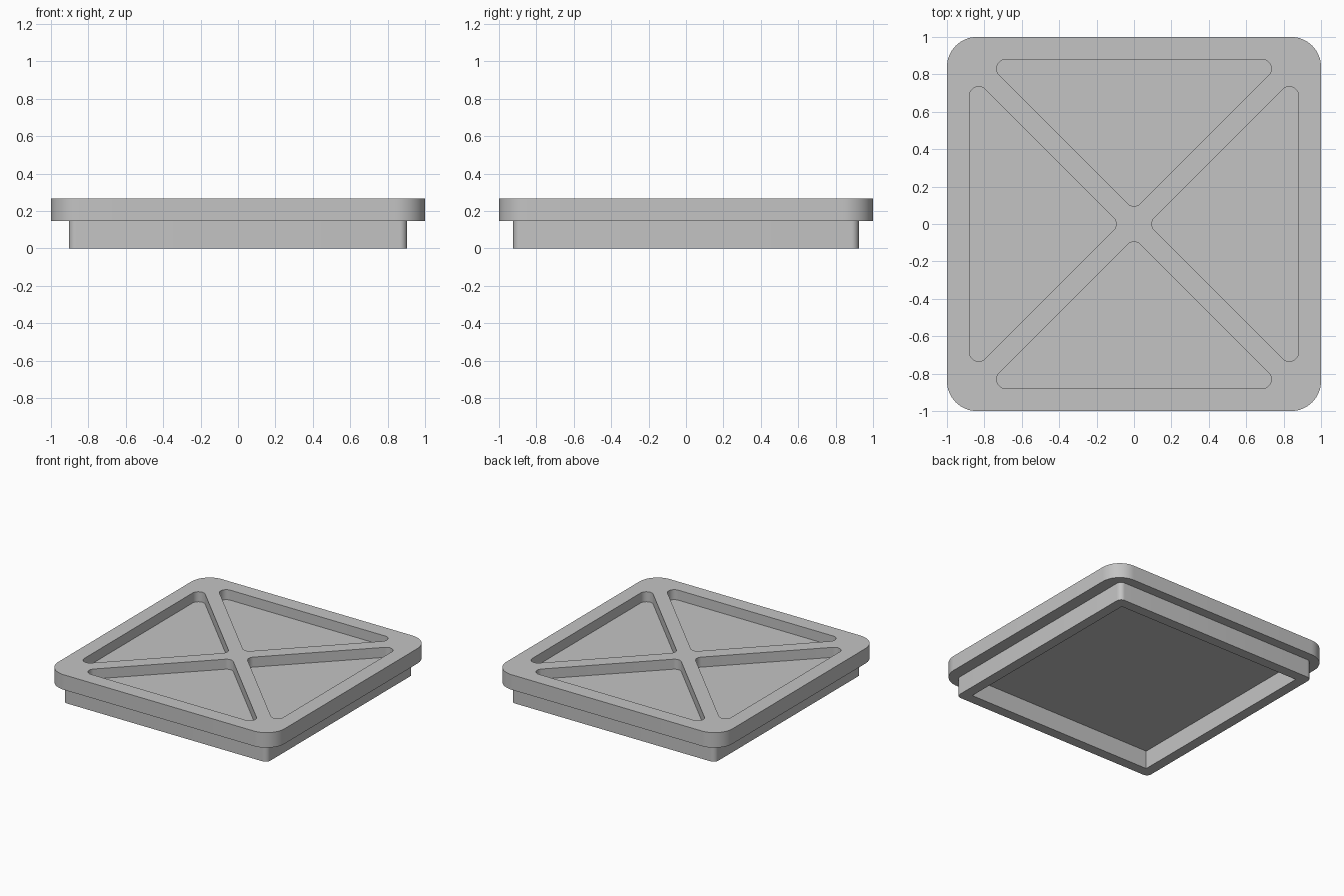
import bpy, bmesh, math
from mathutils import Vector, Matrix

cube = bpy.data.objects.get("Cube")
if cube:
    bpy.data.objects.remove(cube, do_unlink=True)

# Single grey material
grey = bpy.data.materials.new("plain_grey")
grey.use_nodes = True
COLOUR = (0.55, 0.55, 0.55, 1)
grey.diffuse_color = COLOUR
grey.node_tree.nodes["Principled BSDF"].inputs["Base Color"].default_value = COLOUR

LID_BOTTOM, LID_TOP, POCKET_FLOOR = 0.145, 0.265, 0.185


def rounded(corners, radius, steps=12):
    """Round every corner of a counter-clockwise convex outline."""
    if radius == 0:
        return [Vector(c) for c in corners]
    points = []
    for i, c in enumerate(corners):
        p = Vector(c)
        a = (Vector(corners[i - 1]) - p).normalized()
        b = (Vector(corners[(i + 1) % len(corners)]) - p).normalized()
        half = a.angle(b) / 2
        centre = p + (a + b).normalized() * radius / math.sin(half)
        start = p + a * radius / math.tan(half) - centre
        sweep = math.pi - 2 * half
        for k in range(steps + 1):
            points.append(centre + Matrix.Rotation(sweep * k / steps, 2) @ start)
    return points


def rectangle(x, y):
    return [(-x, -y), (x, -y), (x, y), (-x, y)]


def prism(name, outline, z0, z1):
    """Extrude a flat outline between two heights."""
    bm = bmesh.new()
    base = bm.faces.new([bm.verts.new((p.x, p.y, z0)) for p in outline])
    top = bmesh.ops.extrude_face_region(bm, geom=[base])["geom"]
    verts = [g for g in top if isinstance(g, bmesh.types.BMVert)]
    bmesh.ops.translate(bm, verts=verts, vec=(0, 0, z1 - z0))
    bmesh.ops.recalc_face_normals(bm, faces=bm.faces[:])
    mesh = bpy.data.meshes.new(name)
    bm.to_mesh(mesh)
    bm.free()
    mesh.materials.append(grey)
    obj = bpy.data.objects.new(name, mesh)
    bpy.context.collection.objects.link(obj)
    return obj


def select(obj):
    bpy.ops.object.select_all(action="DESELECT")
    obj.select_set(True)
    bpy.context.view_layer.objects.active = obj


def cut(obj, cutter):
    """Subtract the cutter, then discard it."""
    mod = obj.modifiers.new("cut", "BOOLEAN")
    mod.operation = "DIFFERENCE"
    mod.solver = "EXACT"
    mod.object = cutter
    select(obj)
    bpy.ops.object.modifier_apply(modifier=mod.name)
    bpy.data.objects.remove(cutter, do_unlink=True)


# Lid plate with rounded corners
lid = prism("lid_plate", rounded(rectangle(1, 1), 0.16, 16), LID_BOTTOM, LID_TOP)

# Four triangular pockets leaving a cross of ribs
EDGE, GAP = 0.88, 0.075
triangle = [(0, -GAP), (GAP - EDGE, -EDGE), (EDGE - GAP, -EDGE)]
for quarter in range(4):
    turn = Matrix.Rotation(quarter * math.pi / 2, 2)
    outline = [turn @ p for p in rounded(triangle, 0.05)]
    cut(lid, prism("pocket_cutter", outline, POCKET_FLOOR, LID_TOP + 0.1))

# Hollow skirt under the lid
X, Y, WALL = 0.904, 0.924, 0.082
skirt = prism("skirt_frame", rounded(rectangle(X, Y), 0.04, 8), 0, LID_BOTTOM)
cut(skirt, prism("hollow_cutter", rounded(rectangle(X - WALL, Y - WALL), 0), -0.1, LID_TOP))

for part in (lid, skirt):
    select(part)
    bpy.ops.object.shade_smooth_by_angle(angle=math.radians(30))
